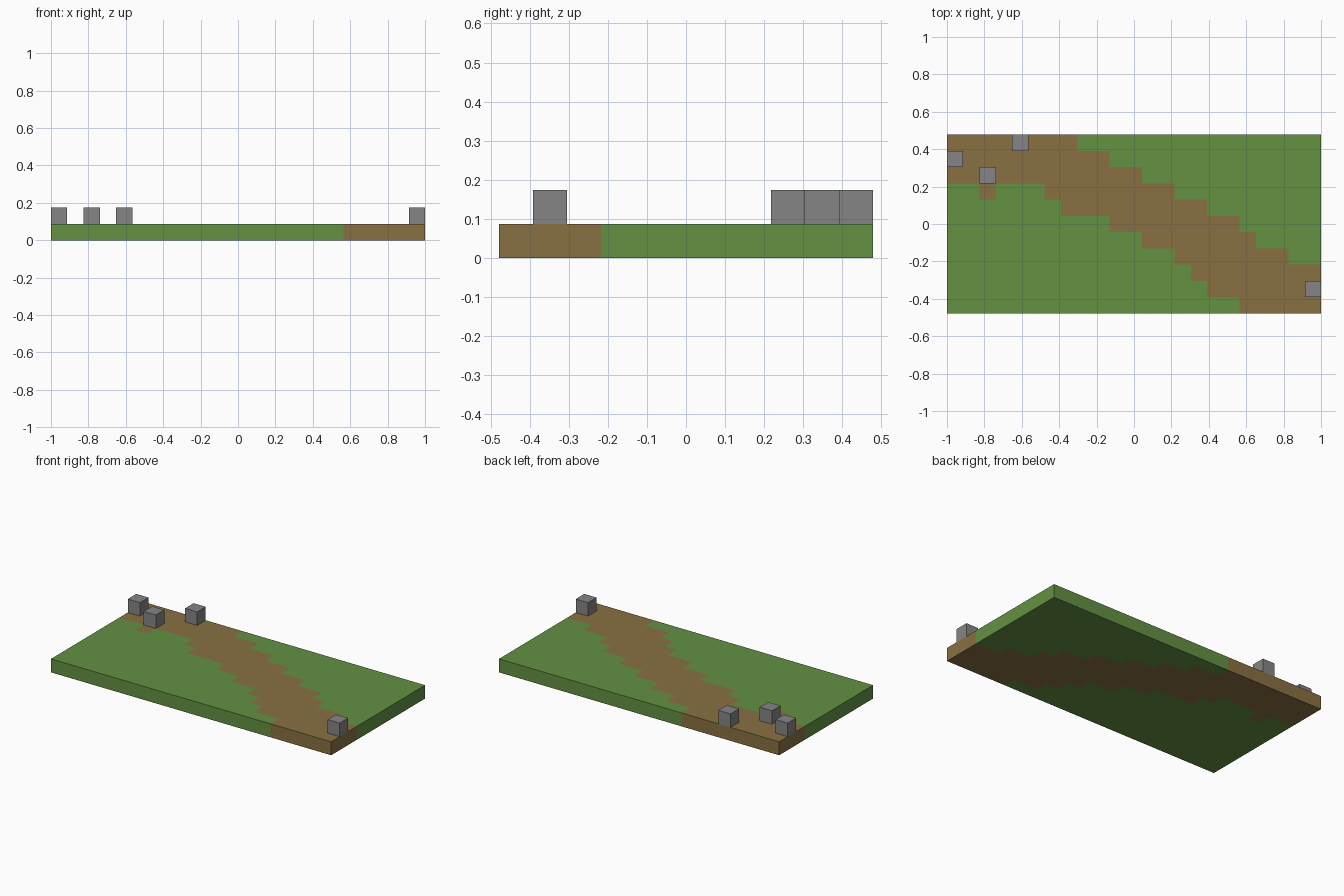
import bpy, bmesh
from mathutils import Matrix, Vector

if "Cube" in bpy.data.objects:
    bpy.data.objects.remove(bpy.data.objects["Cube"], do_unlink=True)

COLS, ROWS = 23, 11
S = 2 / COLS  # side of one cell

# Path span (first column, end column) for each row, front to back
PATH = [(18, 23), (16, 23), (15, 23), (14, 21), (12, 19), (10, 18),
        (7, 16), (6, 14), (0, 12), (0, 10), (0, 8)]
SPUR = (2, 7)  # lone path cell beside the main trail
STONES = {"left_front_stone": (22, 1), "right_corner_stone": (0, 9),
          "right_path_stone": (2, 8), "right_back_stone": (4, 10)}


def material(name, rgb):
    mat = bpy.data.materials.new(name)
    mat.use_nodes = True
    mat.diffuse_color = (*rgb, 1)
    bsdf = next(n for n in mat.node_tree.nodes if n.type == "BSDF_PRINCIPLED")
    bsdf.inputs["Base Color"].default_value = (*rgb, 1)
    bsdf.inputs["Roughness"].default_value = 0.9
    return mat


def add_object(name, bm, *mats):
    mesh = bpy.data.meshes.new(name)
    bmesh.ops.recalc_face_normals(bm, faces=bm.faces)
    bm.to_mesh(mesh)
    bm.free()
    for mat in mats:
        mesh.materials.append(mat)
    obj = bpy.data.objects.new(name, mesh)
    bpy.context.collection.objects.link(obj)
    return obj


def is_path(point):
    col = min(max(int((point.x + 1) / S), 0), COLS - 1)
    row = min(max(int(point.y / S + ROWS / 2), 0), ROWS - 1)
    start, end = PATH[row]
    return start <= col < end or (col, row) == SPUR


grass = material("grass green", (0.125, 0.282, 0.055))
dirt = material("dirt brown", (0.25, 0.165, 0.055))
stone = material("stone grey", (0.235, 0.235, 0.235))

# Ground slab: a grid of cells raised to one cell thick, coloured by cell
bm = bmesh.new()
bmesh.ops.create_grid(bm, x_segments=COLS, y_segments=ROWS, size=1,
                      matrix=Matrix.Diagonal((1, ROWS / COLS, 1, 1)))
raised = bmesh.ops.extrude_face_region(bm, geom=bm.faces[:], use_keep_orig=True)
top = [v for v in raised["geom"] if isinstance(v, bmesh.types.BMVert)]
bmesh.ops.translate(bm, verts=top, vec=Vector((0, 0, S)))
for face in bm.faces:
    face.material_index = int(is_path(face.calc_center_median()))
add_object("ground", bm, grass, dirt)

# Stone blocks standing on the ground
for name, (col, row) in STONES.items():
    bm = bmesh.new()
    bmesh.ops.create_cube(bm, size=S)
    block = add_object(name, bm, stone)
    block.location = ((col + 0.5) * S - 1, (row + 0.5 - ROWS / 2) * S, 1.5 * S)
